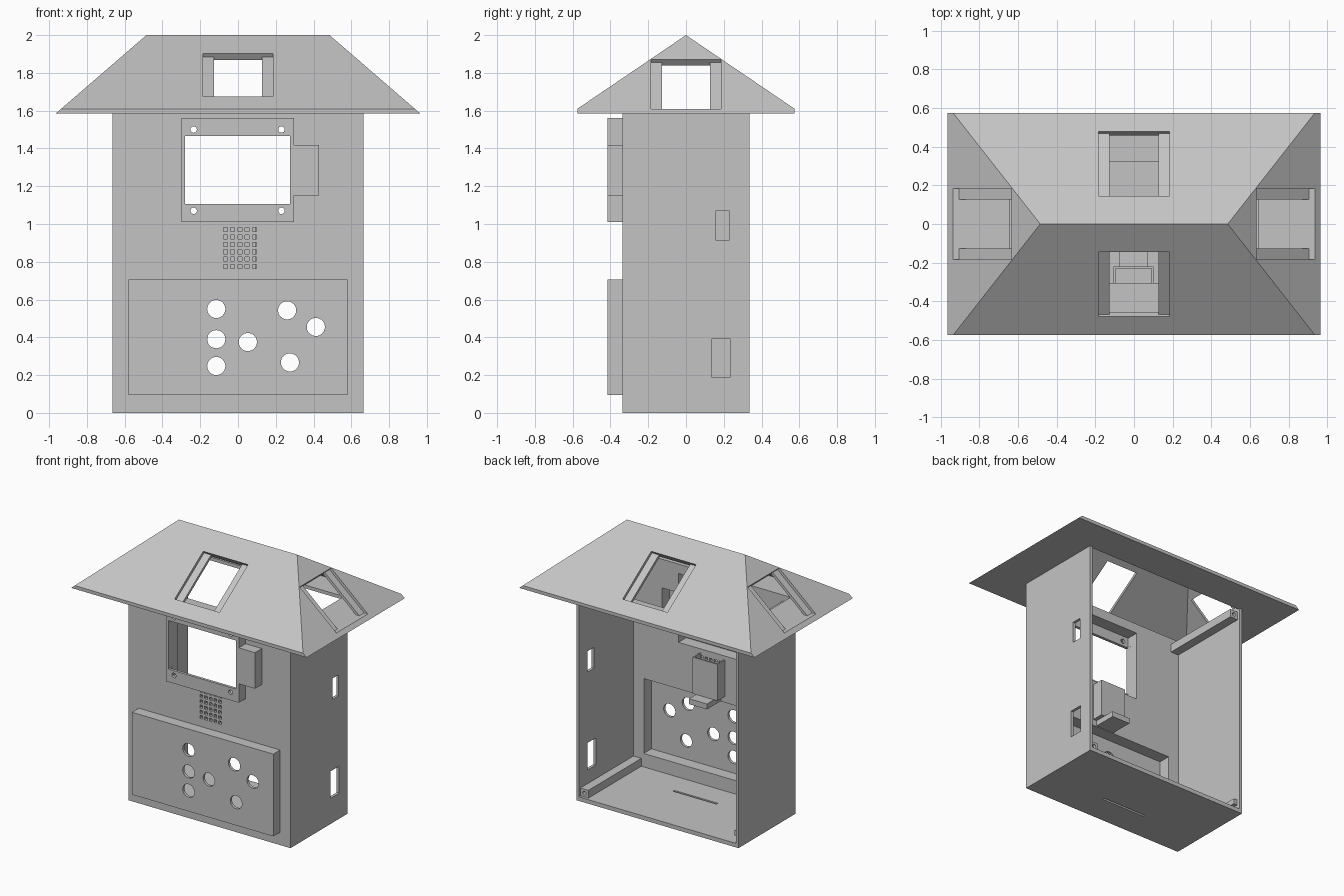
import bpy, bmesh, math
from mathutils import Matrix, Vector

if "Cube" in bpy.data.objects:
    bpy.data.objects.remove(bpy.data.objects["Cube"])

grey = bpy.data.materials.new("plain_grey")
grey.use_nodes = True
grey.diffuse_color = (0.55, 0.55, 0.55, 1)
grey.node_tree.nodes["Principled BSDF"].inputs["Base Color"].default_value = grey.diffuse_color


def finish(name, bm, matrix=None):
    if matrix:
        bm.transform(matrix)
    bmesh.ops.recalc_face_normals(bm, faces=bm.faces)
    mesh = bpy.data.meshes.new(name)
    bm.to_mesh(mesh)
    bm.free()
    mesh.materials.append(grey)
    obj = bpy.data.objects.new(name, mesh)
    bpy.context.collection.objects.link(obj)
    return obj


def add_box(bm, x, y, z):
    size = Matrix.Diagonal((x[1] - x[0], y[1] - y[0], z[1] - z[0], 1))
    centre = Matrix.Translation((sum(x) / 2, sum(y) / 2, sum(z) / 2))
    bmesh.ops.create_cube(bm, size=1, matrix=centre @ size)


def box(name, x, y, z, matrix=None):
    bm = bmesh.new()
    add_box(bm, x, y, z)
    return finish(name, bm, matrix)


def hull(name, points):
    bm = bmesh.new()
    for p in points:
        bm.verts.new(p)
    bmesh.ops.convex_hull(bm, input=bm.verts)
    bmesh.ops.dissolve_limit(bm, angle_limit=0.01, verts=bm.verts, edges=bm.edges)
    return finish(name, bm)


def rod(x, z, y0, y1, radius, sides=32):
    bm = bmesh.new()
    bmesh.ops.create_cone(bm, cap_ends=True, segments=sides, radius1=radius, radius2=radius, depth=y1 - y0)
    place = Matrix.Translation((x, (y0 + y1) / 2, z)) @ Matrix.Rotation(math.pi / 2, 4, "X")
    return finish("rod_cutter", bm, place)


def combine(target, tool, operation="DIFFERENCE"):
    mod = target.modifiers.new("bool", "BOOLEAN")
    mod.operation, mod.solver, mod.object = operation, "EXACT", tool
    tool.hide_render = True
    graph = bpy.context.evaluated_depsgraph_get()
    graph.update()
    mesh = bpy.data.meshes.new_from_object(target.evaluated_get(graph))
    target.modifiers.clear()
    target.data = mesh
    bpy.data.objects.remove(tool)


def rect(x, z):
    return [(sx * x, sy, z) for sx in (-1, 1) for sy in (-1, 1)]


def ring(x, y, z):
    return [(px, py * y, pz) for px, py, pz in rect(x, z)]


# House shell, open at the back and the top
W, D, EAVE = 0.665, 0.335, 1.585
body = box("house_body", (-W, W), (-D, D), (0, EAVE))
combine(body, box("cavity", (-W + 0.02, W - 0.02), (-0.305, 1), (0.03, 2)))

# Raised front housings: button panel, screen frame and side bump
FRONT = -0.415
for x, z in [((-0.58, 0.58), (0.095, 0.705)), ((-0.3, 0.297), (1.01, 1.56)), ((0.25, 0.43), (1.15, 1.417))]:
    combine(body, box("housing", x, (FRONT, -0.32), z), "UNION")
# Hollows behind the housings
for x, z in [((-0.56, 0.56), (0.13, 0.685)), ((-0.28, 0.275), (1.03, 1.54)), ((0.2, 0.41), (1.17, 1.397))]:
    combine(body, box("hollow", x, (FRONT + 0.02, -0.28), z))

# Screen opening with its screw holes
combine(body, box("screen_cut", (-0.281, 0.276), (-0.5, -0.35), (1.105, 1.465)))
for x in (-0.235, 0.23):
    for z in (1.07, 1.5):
        combine(body, rod(x, z, -0.5, -0.36, 0.017))

# Button holes
for x, z in [(-0.115, 0.55), (-0.115, 0.39), (-0.115, 0.248), (0.052, 0.375),
             (0.26, 0.543), (0.412, 0.455), (0.275, 0.267)]:
    combine(body, rod(x, z, -0.5, -0.36, 0.048))

# Speaker grille
bm = bmesh.new()
for i in range(5):
    for j in range(6):
        x, z = -0.067 + 0.0385 * i, 0.775 + 0.039 * j
        add_box(bm, (x - 0.011, x + 0.011), (-0.4, -0.29), (z - 0.011, z + 0.011))
combine(body, finish("grille_cutter", bm))

# Side sockets and floor slot
combine(body, box("socket", (0.6, 0.7), (0.155, 0.23), (0.915, 1.07)))
combine(body, box("socket", (0.6, 0.7), (0.135, 0.235), (0.19, 0.39)))
combine(body, box("slot", (-0.18, 0.18), (-0.118, -0.102), (-0.1, 0.1)))

# Speaker holder with open top, and the ledge under it
holder = box("speaker_holder", (-0.105, 0.1), (-0.306, -0.22), (0.73, 1.0))
combine(holder, box("holder_cavity", (-0.095, 0.09), (-0.4, -0.23), (0.74, 1.1)))
box("holder_ledge", (-0.075, 0.072), (-0.306, -0.138), (0.69, 0.73))

# Screw bars in opposite corners, and a small catch
for name, x, z in [("lower_screw_bar", 0.613, 0.058), ("upper_screw_bar", -0.613, 1.535)]:
    bar = box(name, (x - 0.033, x + 0.033), (-0.306, 0.315), (z - 0.03, z + 0.03))
    combine(bar, rod(x, z, 0.2, 0.4, 0.014, 16))
box("back_catch", (-0.646, -0.615), (0.23, 0.31), (0.07, 0.11))

# Soffit ring with upright front and back edges
soffit = hull("roof_soffit", ring(0.965, 0.575, EAVE) + ring(0.936, 0.575, 1.61))
combine(soffit, box("soffit_opening", (-0.645, 0.645), (-0.305, 0.32), (1.5, 1.7)))

# Hollow hipped roof
roof = hull("hipped_roof", ring(0.936, 0.575, 1.61) + [(-0.485, 0, 2), (0.485, 0, 2)])
combine(roof, hull("roof_cavity", ring(0.887, 0.519, 1.6) + [(-0.479, 0, 1.952), (0.479, 0, 1.952)]))

# One skylight in each slope: a shallow recess and a narrower opening
slope_long, slope_hip = math.atan2(0.39, 0.575), math.atan2(0.39, 0.451)
for turn, dist, height, slope in [(0, 0.3125, 1.788, slope_long), (1, 0.7875, 1.7385, slope_hip),
                                  (2, 0.3125, 1.788, slope_long), (3, 0.7875, 1.7385, slope_hip)]:
    place = (Matrix.Rotation(turn * math.pi / 2, 4, "Z") @ Matrix.Translation((0, -dist, height))
             @ Matrix.Rotation(slope, 4, "X"))
    combine(roof, box("recess", (-0.184, 0.184), (-0.202, 0.202), (-0.02, 0.05), place))
    combine(roof, box("opening", (-0.128, 0.128), (-0.2015, 0.2015), (-0.065, 0.03), place))
